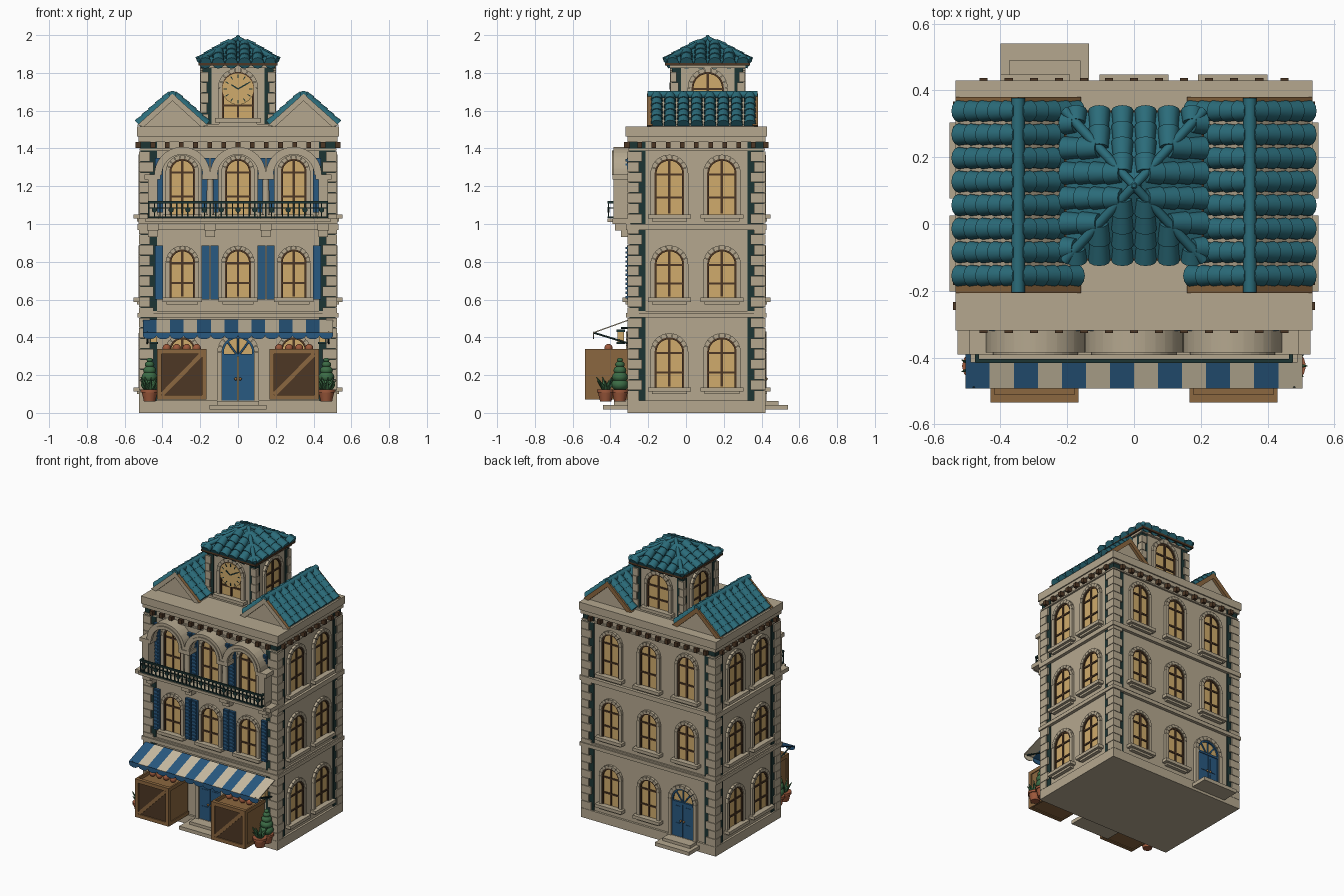
import bpy, bmesh
from math import pi, sin, cos, atan2
from mathutils import Matrix, Vector

cube = bpy.data.objects.get("Cube")
if cube:
    bpy.data.objects.remove(cube, do_unlink=True)

COLOURS = {
    "stone": (.46, .39, .275), "cream": (.58, .50, .36), "amber_glass": (.63, .41, .15),
    "blue_paint": (.022, .10, .22), "teal_tile": (.024, .15, .195), "dark_iron": (.012, .035, .033),
    "wood": (.26, .135, .05), "dark_wood": (.075, .038, .018), "terracotta": (.34, .10, .045),
    "leaf": (.045, .15, .06)}
MATS = {}
for key, rgb in COLOURS.items():
    m = bpy.data.materials.new(key)
    m.use_nodes = True
    m.diffuse_color = (*rgb, 1)
    m.node_tree.nodes["Principled BSDF"].inputs["Base Color"].default_value = (*rgb, 1)
    MATS[key] = m


class Part:
    """Collects simple solids into one mesh object."""
    def __init__(self):
        self.bm, self.used = bmesh.new(), []

    def paint(self, faces, mat):
        if mat not in self.used:
            self.used.append(mat)
        for f in faces:
            f.material_index = self.used.index(mat)

    def paint_verts(self, verts, mat):
        self.paint({f for v in verts for f in v.link_faces}, mat)

    def box(self, c, s, mat="stone", rot=Matrix()):
        mx = Matrix.Translation(c) @ rot @ Matrix.Diagonal((*s, 1))
        self.paint_verts(bmesh.ops.create_cube(self.bm, size=1, matrix=mx)["verts"], mat)

    def span(self, x0, x1, y0, y1, z0, z1, mat="stone"):
        self.box(((x0 + x1) / 2, (y0 + y1) / 2, (z0 + z1) / 2), (x1 - x0, y1 - y0, z1 - z0), mat)

    def rod(self, a, b, r0, r1, mat, seg=12):
        a, b = Vector(a), Vector(b)
        q = (b - a).to_track_quat("Z", "Y").to_matrix().to_4x4()
        r = bmesh.ops.create_cone(self.bm, cap_ends=True, segments=seg, radius1=r0, radius2=r1,
                                  depth=(b - a).length, matrix=Matrix.Translation((a + b) / 2) @ q)
        self.paint_verts(r["verts"], mat)

    def ball(self, c, r, mat, squash=1):
        mx = Matrix.Translation(c) @ Matrix.Diagonal((r, r, r * squash, 1))
        self.paint_verts(bmesh.ops.create_uvsphere(self.bm, u_segments=12, v_segments=8,
                                                   radius=1, matrix=mx)["verts"], mat)

    def prism(self, pts, y0, y1, mat="stone"):
        f = self.bm.faces.new([self.bm.verts.new((x, y0, z)) for x, z in pts])
        ext = bmesh.ops.extrude_face_region(self.bm, geom=[f])["geom"]
        vs = [g for g in ext if isinstance(g, bmesh.types.BMVert)]
        bmesh.ops.translate(self.bm, verts=vs, vec=(0, y1 - y0, 0))
        self.paint_verts(vs, mat)

    def arch(self, r0, r1, h, out, mat, n, gap=0, x=0, z=0, y0=.01, jambs=True):
        """Half ring of n blocks whose inner crown is at h, with straight jambs."""
        zc = z + h - r0
        for i in range(n):
            a, b = pi * (i + gap) / n, pi * (i + 1 - gap) / n
            self.prism([(x + r * cos(t), zc + r * sin(t))
                        for r, t in ((r0, a), (r1, a), (r1, (a + b) / 2), (r1, b), (r0, b), (r0, (a + b) / 2))],
                       y0, -out, mat)
        if jambs:
            for s in (-1, 1):
                xs = sorted((x + s * r0, x + s * r1))
                self.span(*xs, -out, y0, z, zc, mat)

    def done(self, name, loc=(0, 0, 0), ang=0):
        bmesh.ops.recalc_face_normals(self.bm, faces=self.bm.faces)
        for f in self.bm.faces:
            f.smooth = True
        for e in self.bm.edges:
            e.smooth = len(e.link_faces) == 2 and e.calc_face_angle(0) < .65
        me = bpy.data.meshes.new(name)
        self.bm.to_mesh(me)
        self.bm.free()
        for k in self.used:
            me.materials.append(MATS[k])
        return place(me, name, loc, ang)


def place(me, name, loc, ang=0):
    ob = bpy.data.objects.new(name, me)
    ob.location, ob.rotation_euler = loc, (0, 0, ang)
    bpy.context.collection.objects.link(ob)
    return me


def arch_shape(r, h, n=12):
    return [(-r, 0), (r, 0)] + [(r * cos(pi * i / n), h - r + r * sin(pi * i / n)) for i in range(n + 1)]


def window(w, h, edge):
    p = Part()
    p.prism(arch_shape(w, h), .01, -.004, "amber_glass")
    p.arch(w - .01, w, h - .01, .012, "dark_wood", 12)
    p.arch(w, w + edge, h, .018, "stone", 9, .04)
    p.box((0, -.005, h / 2), (.013, .012, h - .01), "dark_wood")
    for z in (h - w - .005, (h - w) * .42):
        p.box((0, -.005, z), (2 * w, .011, .011), "dark_wood")
    p.span(-w - .036, w + .036, -.042, .01, -.022, 0)
    p.span(-w - .015, w + .015, -.024, .01, -.036, -.022)
    return p


HW, HD, CY = .51, .35, .055           # wall half width, half depth, centre in y
FRONT, BACK = CY - HD, CY + HD

# Main body, plinth, floor bands and cornice
p = Part()
p.span(-HW, HW, FRONT, BACK, .03, 1.47)
for grow, z0, z1 in ((.015, 0, .065), (.022, .505, .53), (.012, .53, .54), (.022, .968, 1.0),
                     (.012, 1.39, 1.4), (.016, 1.435, 1.462), (.024, 1.462, 1.515)):
    p.span(-HW - grow, HW + grow, FRONT - grow, BACK + grow, z0, z1)
p.done("building_body")

# Corner quoins with dark corner strips
def quoins(name, hw, hd, cy, z0, z1, k):
    q = Part()
    for sx in (-1, 1):
        for sy in (-1, 1):
            post = .085 * k
            q.box((sx * (hw + .005 - post / 2), cy + sy * (hd + .005 - post / 2), (z0 + z1) / 2),
                  (post, post, z1 - z0), "dark_iron")
            for i in range(int((z1 - z0) / .055)):
                a, b = ((.078, .06), (.06, .078))[i % 2]
                q.box((sx * (hw + .015 - a * k / 2), cy + sy * (hd + .015 - b * k / 2), z0 + .055 * i + .0275),
                      (a * k, b * k, .052))
    q.done(name)

quoins("corner_quoins", HW, HD, CY, .065, 1.435, 1)

# Row of brackets under the cornice
p = Part()
for i in range(13):
    for y in (FRONT - .012, BACK + .012):
        p.box((-.45 + .075 * i, y, 1.418), (.024, .04, .03), "dark_wood")
for i in range(9):
    for x in (-HW - .012, HW + .012):
        p.box((x, CY - .3 + .075 * i, 1.418), (.04, .024, .03), "dark_wood")
p.done("cornice_brackets")

# Windows on every floor, sharing one mesh per size
COLS = (-.295, 0, .295)
for z, h in ((.135, .265), (.61, .255), (1.05, .295)):
    narrow = window(.068, h, .02).done("front_window", (COLS[0], FRONT, z))
    for x in COLS[1:]:
        if z > .2 or x:
            place(narrow, "front_window", (x, FRONT, z))
    for x in COLS:
        if z > .2 or x > -.1:
            place(narrow, "back_window", (x, BACK, z), pi)
    wide = window(.078, h, .022).done("side_window", (HW, -.088, z), pi / 2)
    place(wide, "side_window", (HW, .19, z), pi / 2)
    for y in (-.088, .19):
        place(wide, "side_window", (-HW, y, z), -pi / 2)

# Doors with fan lights
p = Part()
p.prism(arch_shape(.083, .345), .01, -.004, "amber_glass")
p.arch(.075, .085, .335, .014, "blue_paint", 12)
p.arch(.085, .11, .345, .022, "stone", 9, .04)
for s in (-1, 1):
    p.box((s * .039, -.004, .12), (.074, .018, .24), "blue_paint")
    p.box((s * .039, -.012, .06), (.045, .008, .08), "blue_paint")
    p.box((s * .039, -.012, .17), (.045, .008, .1), "blue_paint")
    p.ball((s * .012, -.02, .12), .008, "wood")
    p.rod((0, -.006, .24), (s * .055, -.006, .315), .005, .005, "blue_paint")
p.box((0, -.008, .245), (.16, .02, .014), "blue_paint")
p.rod((0, -.006, .24), (0, -.006, .34), .005, .005, "blue_paint")
door = p.done("front_door", (0, FRONT, .06))
place(door, "back_door", (-.268, BACK, .06), pi)

p = Part()
p.span(-.15, .15, -.44, FRONT, .018, .043)
p.span(-.11, .11, -.38, FRONT, .043, .063)
p.span(-.40, -.135, BACK, .54, .018, .043)
p.span(-.375, -.16, BACK, .49, .043, .063)
p.done("door_steps")

# Louvred shutters
p = Part()
for z0, z1 in ((.6, .885), (1.06, 1.35)):
    for x in COLS:
        for s in (-1, 1):
            c = x + s * .124
            p.span(c - .021, c + .021, FRONT - .018, FRONT, z0, z1, "blue_paint")
            n = 12
            for i in range(n):
                p.box((c, FRONT - .02, z0 + (i + .5) * (z1 - z0) / n), (.03, .01, .012), "blue_paint")
p.done("shutters")

# Balcony slab, columns and three arched hoods
p = Part()
p.span(-.528, .528, -.39, FRONT, 1.0, 1.028)
p.span(-.49, .49, -.415, -.38, 1.01, 1.028)
for x in (-.452, -.1475, .1475, .452):
    p.span(x - .03, x + .03, -.375, FRONT, .965, 1.0)
    p.span(x - .025, x + .025, -.345, FRONT, .93, .965)
    p.span(x - .042, x + .042, -.39, FRONT, 1.235, 1.262)
    p.span(x - .03, x + .03, -.38, -.325, 1.028, 1.05)
    if abs(x) > .2:
        p.span(x - .025, x + .025, -.385, FRONT, 1.028, 1.24)
    else:
        p.rod((x, -.355, 1.04), (x, -.355, 1.24), .02, .017, "stone")
for x in COLS:
    p.arch(.115, .148, .115, .385, "stone", 14, 0, x, 1.26, FRONT, False)
    p.arch(.108, .128, .108, .392, "stone", 14, 0, x, 1.26, -.37, False)
p.done("balcony_arcade")

# Iron railing with rings
p = Part()
for z, t in ((1.115, .012), (1.085, .006), (1.035, .009)):
    p.box((0, -.41, z), (.95, t, t), "dark_iron")
    for x in (-.47, .47):
        p.box((x, -.36, z), (t, .1, t), "dark_iron")
for i in range(33):
    p.box((-.472 + .0295 * i, -.41, 1.075), (.007, .007, .085), "dark_iron")
for i in range(11):
    p.rod((-.4425 + .0885 * i, -.416, 1.075), (-.4425 + .0885 * i, -.404, 1.075), .014, .014, "dark_iron")
p.done("balcony_railing")

# Striped awning with scalloped edge and iron arms
p = Part()
W = 1.008 / 14
for i in range(14):
    mat = ("blue_paint", "cream")[i % 2]
    x = -.504 + W * (i + .5)
    p.box((x, -.4, .457), (W, .196, .006), mat, Matrix.Rotation(.347, 4, "X"))
    p.prism([(x + W / 2, .427)] + [(x + W / 2 * cos(t * pi / 8), .41 - .02 * sin(t * pi / 8)) for t in range(9)]
            + [(x - W / 2, .427)], -.492, -.487, mat)
for x in (-.48, .48):
    p.rod((x, FRONT, .365), (x, -.49, .425), .005, .005, "dark_iron")
    p.box((x * .93, -.345, .4), (.035, .035, .06), "amber_glass")
    for z in (.37, .435):
        p.box((x * .93, -.345, z), (.045, .045, .012), "dark_iron")
    p.rod((x * .93, FRONT, .45), (x * .93, -.345, .45), .005, .005, "dark_iron")
p.done("awning")

# Market crates with produce
p = Part()
for s in (-1, 1):
    c = s * .2975
    x0, x1, y0, y1 = c - .132, c + .132, -.53, FRONT - .015
    p.span(x0 + .006, x1 - .006, y0 + .006, y1, .075, .315, "wood")
    for z in (.07, .313):
        p.span(x0, x1, y0 - .005, y0 + .02, z, z + .025, "wood")
        for x in (x0, x1 - .012):
            p.span(x, x + .012, y0, y1, z, z + .025, "wood")
    for x in (x0, x1 - .025):
        p.span(x, x + .025, y0 - .005, y0 + .02, .07, .338, "wood")
    p.span(x0 + .025, x1 - .025, y0 + .003, y0 + .01, .095, .313, "dark_wood")
    p.box((c, y0 + .002, .204), (.3, .012, .022), "wood", Matrix.Rotation(-atan2(.218, .214), 4, "Y"))
    for i in range(4):
        p.ball((c - .08 + .053 * i, -.41, .343), .022, "terracotta")
p.done("market_crates")

# Potted topiaries and leafy plants
p = Part()
for s in (-1, 1):
    for x, y in ((s * .468, -.35), (s * .468, -.425)):
        p.rod((x, y, .06), (x, y, .112), .03, .042, "terracotta")
        p.rod((x, y, .108), (x, y, .124), .047, .047, "terracotta")
    for z, r in ((.15, .046), (.19, .042), (.225, .034), (.256, .025), (.28, .016)):
        p.ball((s * .468, -.35, z), r, "leaf", .75)
    for i in range(9):
        t = i * pi * 2 / 9
        p.rod((s * .468, -.425, .115), (s * .468 + .05 * cos(t), -.425 + .05 * sin(t), .17 + .02 * (i % 2)),
              .016, .002, "leaf", 5)
p.done("potted_plants")


def tile_run(p, a, b, r, n):
    """Overlapping barrel tiles from eave a up to point b."""
    a, b = Vector(a), Vector(b)
    for i in range(n):
        p.rod(a.lerp(b, i / n), a.lerp(b, min(1, (i + 1.15) / n)), r, r * .82, "teal_tile")

# Two side gable roofs
for s in (-1, 1):
    c = s * .347
    p = Part()
    p.prism([(c - .18, 1.51), (c + .18, 1.51), (c, 1.675)], -.185, .36)
    for d in (-1, 1):
        for i in range(8):
            y = -.155 + .0705 * i
            tile_run(p, (c + d * .178, y, 1.525), (c, y, 1.682), .033, 5)
        for y in (-.192, .366):
            p.prism([(c, 1.652), (c, 1.69), (c + d * .188, 1.522), (c + d * .15, 1.515)],
                    y - .014, y + .014, "wood")
    p.rod((c, -.205, 1.685), (c, .378, 1.685), .02, .02, "teal_tile")
    p.done("left_gable_roof" if s > 0 else "right_gable_roof")

# Clock tower
TY, TH = .115, .183
p = Part()
p.span(-TH, TH, TY - TH, TY + TH, 1.5, 1.84)
p.span(-.2, .2, TY - .2, TY + .2, 1.51, 1.53)
p.span(-.2, .2, TY - .2, TY + .2, 1.825, 1.84)
p.span(-.21, .21, TY - .225, TY + .225, 1.838, 1.852, "dark_wood")
p.done("tower_body")
quoins("tower_quoins", TH, TH, TY, 1.53, 1.83, .55)
tower_win = window(.085, .245, .021).done("tower_window", (0, TY + TH, 1.56), pi)
for s in (-1, 1):
    place(tower_win, "tower_window", (s * TH, TY, 1.56), s * pi / 2)
place(tower_win, "tower_window", (0, TY - TH, 1.56))

# Clock face with ticks and hands
p = Part()
p.rod((0, 0, 0), (0, -.014, 0), .083, .083, "amber_glass", 32)
for i in range(12):
    t = i * pi / 6
    p.box((.067 * sin(t), -.014, .067 * cos(t)), (.005, .004, .018), "dark_iron", Matrix.Rotation(t, 4, "Y"))
for t, n in ((1.05, .06), (-1.0, .042)):
    p.box((n / 2 * sin(t), -.015, n / 2 * cos(t)), (.007, .005, n), "dark_iron", Matrix.Rotation(t, 4, "Y"))
p.done("clock_face", (0, TY - TH - .002, 1.715))

# Hipped tile roof on the tower
p = Part()
R, RY, Z0, Z1 = .208, .225, 1.852, 1.975
p.rod((0, TY, 1.85), (0, TY, Z1), .001, .001, "teal_tile")
cone = bmesh.ops.create_cone(p.bm, cap_ends=True, segments=4, radius1=R * 2 ** .5, radius2=0, depth=Z1 - Z0 + .008,
                             matrix=Matrix.Translation((0, TY, (Z0 + Z1) / 2)) @ Matrix.Diagonal((1, RY / R, 1, 1))
                             @ Matrix.Rotation(pi / 4, 4, "Z"))
p.paint_verts(cone["verts"], "teal_tile")
for s in (-1, 1):
    for i in range(6):
        u = (i - 2.5) / 3
        f = 1 - abs(u)
        n = max(1, round(f * 5))
        z = Z0 + f * (Z1 - Z0)
        tile_run(p, (u * R, TY + s * RY, Z0), (u * R, TY + s * RY * (1 - f), z), .033, n)
        tile_run(p, (s * R, TY + u * RY, Z0), (s * R * (1 - f), TY + u * RY, z), .035, n)
    for d in (-1, 1):
        p.rod((s * R, TY + d * RY, Z0 + .014), (0, TY, Z1 + .008), .015, .013, "teal_tile")
p.rod((0, TY, Z1 - .01), (0, TY, 2.0), .025, .006, "teal_tile")
p.done("tower_roof")
